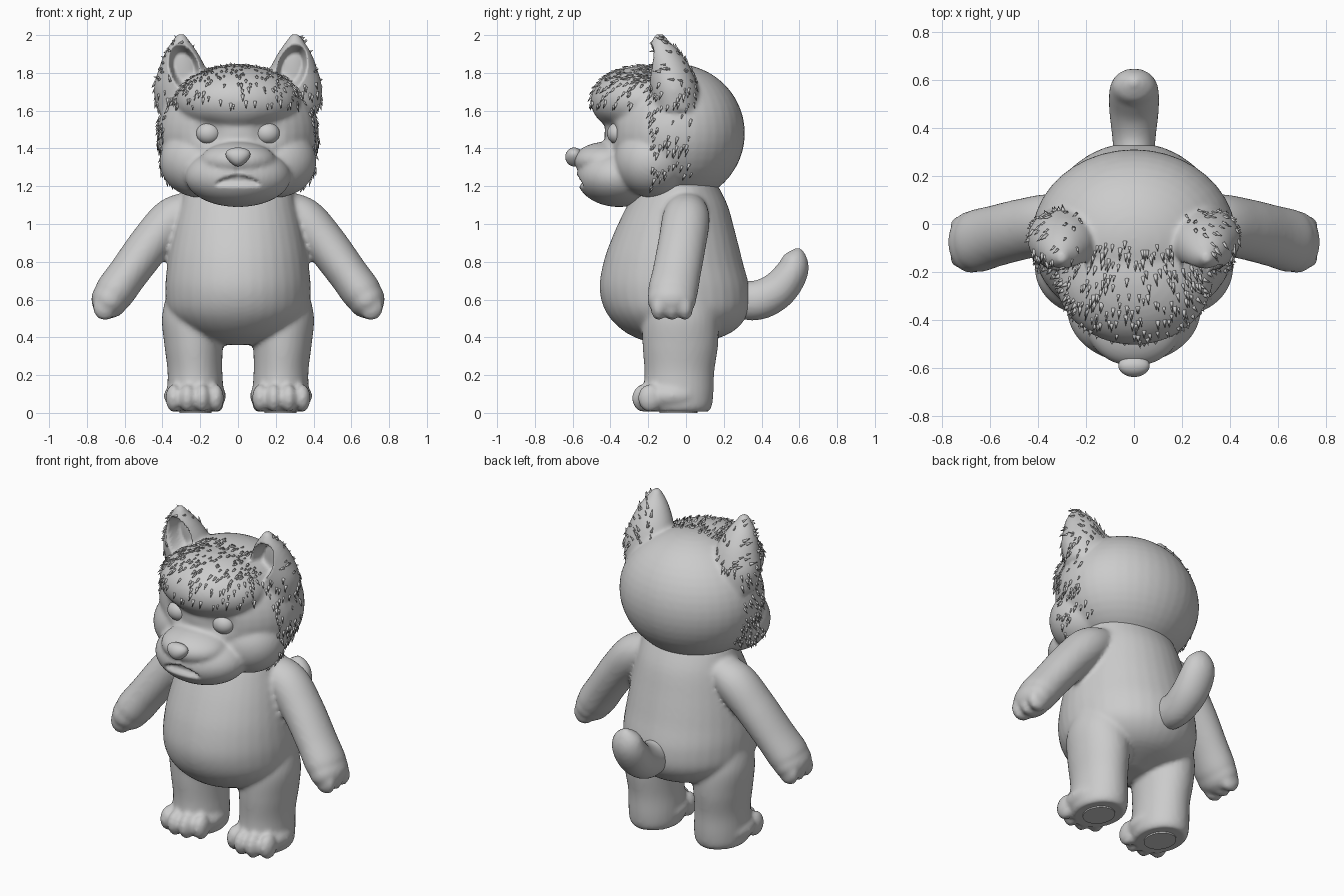
import bpy, bmesh, math, random
from mathutils import Vector, Matrix
from mathutils.bvhtree import BVHTree

if "Cube" in bpy.data.objects:
    bpy.data.objects.remove(bpy.data.objects["Cube"])

random.seed(4)
grey = bpy.data.materials.new("soft_grey")
grey.diffuse_color = (0.6, 0.6, 0.6, 1)
grey.use_nodes = True
grey.node_tree.nodes["Principled BSDF"].inputs["Base Color"].default_value = grey.diffuse_color


def ellipsoid(bm, c, r):
    m = Matrix.Translation(c) @ Matrix.Diagonal((*r, 1))
    return bmesh.ops.create_uvsphere(bm, u_segments=40, v_segments=24, radius=1, matrix=m)["verts"]


def spline(keys, steps=6):
    """Catmull-Rom through tuples of numbers."""
    out = []
    for i in range(len(keys) - 1):
        a, b, c, d = (keys[max(0, min(len(keys) - 1, i + k))] for k in (-1, 0, 1, 2))
        for s in range(steps):
            t = s / steps
            out.append([0.5 * (2 * q + (r - p) * t + (2 * p - 5 * q + 4 * r - w) * t * t
                               + (3 * q - p - 3 * r + w) * t ** 3) for p, q, r, w in zip(a, b, c, d)])
    return out + [list(keys[-1])]


def loft(bm, keys, side, upright=False, n=36):
    """Closed tube; each key is x, y, z, radius along side, radius across."""
    pts = spline(keys)
    rings = []
    for i, p in enumerate(pts):
        t = Vector(pts[min(i + 1, len(pts) - 1)][:3]) - Vector(pts[max(i - 1, 0)][:3])
        t = Vector((0, 0, 1)) if upright else t.normalized()
        u = Vector(side)
        u = (u - t * u.dot(t)).normalized()
        v = t.cross(u)
        angles = [2 * math.pi * k / n for k in range(n)]
        rings.append([bm.verts.new(Vector(p[:3]) + u * p[3] * math.cos(a) + v * p[4] * math.sin(a))
                      for a in angles])
    for a, b in zip(rings, rings[1:]):
        for k in range(n):
            bm.faces.new((a[k], a[(k + 1) % n], b[(k + 1) % n], b[k]))
    bm.faces.new(rings[0][::-1])
    bm.faces.new(rings[-1])


def finish(name, bm, voxel=0, smooth=4):
    """Make the object; with a voxel size, fuse its parts into one skin."""
    bmesh.ops.recalc_face_normals(bm, faces=bm.faces)
    mesh = bpy.data.meshes.new(name)
    bm.to_mesh(mesh)
    bm.free()
    ob = bpy.data.objects.new(name, mesh)
    bpy.context.collection.objects.link(ob)
    if voxel:
        r = ob.modifiers.new("fuse", "REMESH")
        r.mode, r.voxel_size = "VOXEL", voxel
        s = ob.modifiers.new("soften", "SMOOTH")
        s.factor, s.iterations = 0.5, smooth
        dg = bpy.context.evaluated_depsgraph_get()
        ob.data = bpy.data.meshes.new_from_object(ob.evaluated_get(dg))
        ob.modifiers.clear()
    ob.data.materials.clear()
    ob.data.materials.append(grey)
    ob.data.polygons.foreach_set("use_smooth", [True] * len(ob.data.polygons))
    return ob


# Body: torso, legs, feet and arms in one skin
bm = bmesh.new()
loft(bm, [(0, -.04, 1.22, .28, .2), (0, -.045, 1.1, .31, .265), (0, -.06, .95, .345, .322),
          (0, -.068, .8, .372, .368), (0, -.06, .65, .385, .397), (0, -.045, .52, .365, .37),
          (0, -.04, .42, .26, .27), (0, -.06, .36, .09, .1)], (1, 0, 0), True)
for s in (-1, 1):
    loft(bm, [(s * .22, -.03, .62, .16, .17), (s * .235, -.03, .5, .168, .2), (s * .235, -.03, .36, .155, .2),
              (s * .228, -.035, .22, .145, .185), (s * .225, -.04, .1, .15, .185),
              (s * .225, -.04, .03, .145, .175), (s * .225, -.04, .0, .12, .15)], (1, 0, 0), True)
    ellipsoid(bm, (s * .228, -.07, .09), (.165, .185, .09))
    for x, y in ((.118, -.19), (.19, -.222), (.268, -.222), (.34, -.19)):
        ellipsoid(bm, (s * x, y, .078), (.043, .064, .074))
    loft(bm, [(s * .22, .0, 1.1, .1, .08), (s * .34, .0, 1.03, .125, .115), (s * .46, -.02, .9, .127, .112),
              (s * .58, -.05, .74, .128, .106), (s * .66, -.072, .63, .13, .105),
              (s * .69, -.075, .59, .1, .08)], (0, 1, 0))
    ellipsoid(bm, (s * .678, -.075, .602), (.098, .13, .1))
    for y in (-.145, -.075, -.005):
        ellipsoid(bm, (s * .705, y, .56), (.063, .042, .07))
body = finish("body", bm, .014)
for v in body.data.vertices:
    v.co.z = max(v.co.z, .008)

# Sole pads
bm = bmesh.new()
for s in (-1, 1):
    bmesh.ops.create_cone(bm, cap_ends=True, segments=32, radius1=1, radius2=1, depth=.012,
                          matrix=Matrix.Translation((s * .225, -.04, .006)) @ Matrix.Diagonal((.085, .1, 1, 1)))
finish("sole_pads", bm).data.polygons.foreach_set("use_smooth", [False] * 68)

# Tail
bm = bmesh.new()
loft(bm, [(0, .24, .61, .08, .1), (0, .37, .595, .092, .105), (0, .48, .645, .104, .1),
          (0, .555, .735, .103, .088), (0, .58, .81, .085, .07), (0, .59, .85, .05, .04),
          (0, .592, .875, .01, .01)], (1, 0, 0))
finish("tail", bm, .014)

# Head: skull, brow, muzzle, jaw, cheeks and ears in one skin
bm = bmesh.new()
ellipsoid(bm, (0, -.06, 1.48), (.428, .372, .368))
ellipsoid(bm, (0, -.22, 1.65), (.33, .285, .188))
ellipsoid(bm, (0, -.42, 1.335), (.2, .175, .1))
ellipsoid(bm, (0, -.355, 1.25), (.28, .225, .16))
for s in (-1, 1):
    ellipsoid(bm, (s * .2, -.18, 1.33), (.215, .2, .19))
    loft(bm, [(s * .27, -.05, 1.6, .16, .13), (s * .29, -.065, 1.72, .155, .13),
              (s * .295, -.09, 1.83, .122, .112), (s * .3, -.115, 1.91, .085, .083),
              (s * .302, -.135, 1.97, .045, .045), (s * .302, -.14, 2.005, .02, .02)], (1, 0, 0), True)
head = finish("head", bm, .012, 7)
for v in head.data.vertices:
    x, y, z = abs(v.co.x), v.co.y, v.co.z
    # ear hollows
    d = ((x - .285 - .2 * (z - 1.83)) / .08) ** 2 + ((z - 1.825) / .125) ** 2
    if -.25 < y < -.05 and d < 1 and v.normal.y < .3:
        v.co.y += .11 * min(1, 1.8 * (1 - d)) * min(1, (y + .25) / .03)
    # eye sockets and the frowning mouth
    if y < -.25:
        v.co.y += .03 * math.exp(-((x - .155) / .07) ** 2 - ((z - 1.48) / .06) ** 2)
        top = 1.25 - 2.8 * x * x
        if x < .13 and 1.195 < z < top + .012:
            v.co.y += .03 * min(1, (top + .012 - z) / .015) * min(1, (.13 - x) / .03) * min(1, (z - 1.195) / .03)
        # groove under the nose
        if 1.25 < z < 1.33:
            v.co.y += .012 * math.exp(-(x / .01) ** 2)
head.data.update()

# Eyes
bm = bmesh.new()
for s in (-1, 1):
    ellipsoid(bm, (s * .155, -.362, 1.48), (.066, .056, .058))
finish("eyes", bm)

# Nose, wide above and narrow below
bm = bmesh.new()
for v in ellipsoid(bm, (0, -.592, 1.355), (.062, .047, .05)):
    v.co.x *= 1 + 7 * (v.co.z - 1.355)
finish("nose", bm)

# Fur tufts lying over the brow, temples and ears
tree = BVHTree.FromPolygons([v.co for v in head.data.vertices], [p.vertices for p in head.data.polygons])
bm = bmesh.new()
for i in range(2400):
    ray = Vector([random.gauss(0, 1) for _ in range(3)]).normalized()
    hit, normal, _, _ = tree.ray_cast(Vector((0, -.1, 1.5)) + ray * 1.5, -ray)
    if hit is None:
        continue
    side = abs(hit.x) > .2
    brow = hit.z > 1.62 and hit.y < (.06 if side else -.08)
    temple = abs(hit.x) > .33 and 1.18 < hit.z and -.2 < hit.y < .03
    if not (brow or temple) or random.random() < .3:
        continue
    flow = Vector((0, -.3, -1)) if hit.z < 1.75 else Vector((hit.x, -.8, .1))
    flow = (flow - normal * flow.dot(normal)).normalized()
    axis = (flow + normal * .45).normalized()
    size = random.uniform(.7, 1.2)
    m = (Matrix.Translation(hit + axis * .012 * size) @ axis.to_track_quat("Z", "Y").to_matrix().to_4x4())
    bmesh.ops.create_cone(bm, cap_ends=True, segments=5, radius1=.009 * size, radius2=0,
                          depth=.04 * size, matrix=m)
finish("fur_tufts", bm)
